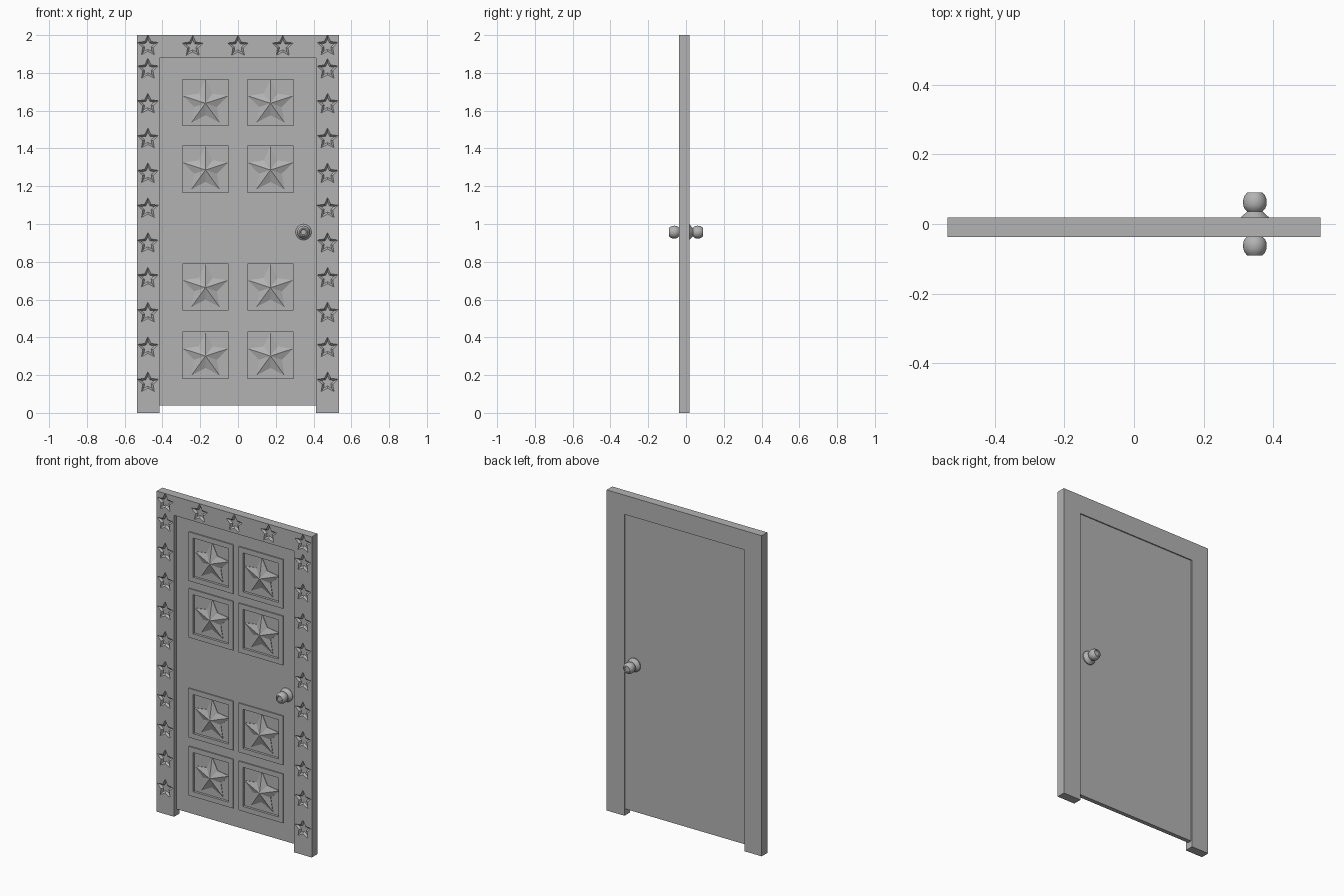
import bpy, bmesh, math

cube = bpy.data.objects.get("Cube")
if cube:
    bpy.data.objects.remove(cube)

grey = bpy.data.materials.new("plain_grey")
grey.use_nodes = True
COLOUR = (0.45, 0.45, 0.45, 1)
grey.diffuse_color = COLOUR
grey.node_tree.nodes["Principled BSDF"].inputs["Base Color"].default_value = COLOUR


# Outlines in the x-z plane
def star(r, notch=0.5):
    return [((r if i % 2 == 0 else r * notch) * math.sin(i * math.pi / 5),
             (r if i % 2 == 0 else r * notch) * math.cos(i * math.pi / 5)) for i in range(10)]


def circle(r, n=32):
    return [(r * math.sin(2 * math.pi * i / n), r * math.cos(2 * math.pi * i / n)) for i in range(n)]


def rect(w, h):
    return [(-w, -h), (w, -h), (w, h), (-w, h)]


def loft(bm, cx, cz, sections, ring=False, peak=None):
    """Join outlines placed at depths y; close as a ring, a capped solid or a peak."""
    loops = [[bm.verts.new((cx + x, y, cz + z)) for x, z in pts] for pts, y in sections]
    pairs = list(zip(loops, loops[1:]))
    if ring:
        pairs.append((loops[-1], loops[0]))
    for a, b in pairs:
        for i in range(len(a)):
            j = (i + 1) % len(a)
            bm.faces.new((a[i], a[j], b[j], b[i]))
    if not ring:
        bm.faces.new(loops[0])
        if peak is None:
            bm.faces.new(loops[-1])
        else:
            tip = bm.verts.new((cx, peak, cz))
            last = loops[-1]
            for i in range(len(last)):
                bm.faces.new((last[i], last[(i + 1) % len(last)], tip))


def finish(bm, name):
    bmesh.ops.recalc_face_normals(bm, faces=bm.faces)
    mesh = bpy.data.meshes.new(name)
    bm.to_mesh(mesh)
    bm.free()
    mesh.materials.append(grey)
    obj = bpy.data.objects.new(name, mesh)
    bpy.context.collection.objects.link(obj)
    return obj


def carve(obj, cutter):
    mod = obj.modifiers.new("carve", 'BOOLEAN')
    mod.operation = 'DIFFERENCE'
    mod.solver = 'EXACT'
    mod.object = cutter
    cutter.hide_render = True
    cutter.hide_viewport = True
    cutter.display_type = 'WIRE'


FRONT, BACK = -0.037, 0.018
DOOR_FRONT, DOOR_BACK = -0.015, 0.011
FLOOR = -0.007

# Door frame: two jambs and a header in one outline
outline = [(-0.535, 0), (-0.415, 0), (-0.415, 1.88), (0.412, 1.88),
           (0.412, 0), (0.535, 0), (0.535, 2), (-0.535, 2)]
bm = bmesh.new()
loft(bm, 0, 0, [(outline, FRONT), (outline, BACK)])
frame = finish(bm, "door_frame")

# Sunken stars around the frame
places = [(x, 1.94) for x in (-0.24, 0, 0.237)]
for x in (-0.477, 0.474):
    places += [(x, 1.943)] + [(x, 0.16 + 0.1843 * i) for i in range(10)]
bm = bmesh.new()
for x, z in places:
    loft(bm, x, z, [(star(0.062), FRONT - 0.002), (star(0.036), FRONT + 0.011)])
carve(frame, finish(bm, "frame_star_cutter"))

# Door slab with eight sunken panels
panels = [(x, z) for x in (-0.172, 0.172) for z in (0.305, 0.667, 1.29, 1.643)]
bm = bmesh.new()
loft(bm, 0, 0.96, [(rect(0.4145, 0.92), DOOR_FRONT), (rect(0.4145, 0.92), DOOR_BACK)])
door = finish(bm, "door_slab")
bm = bmesh.new()
for x, z in panels:
    loft(bm, x, z, [(rect(0.124, 0.124), DOOR_FRONT - 0.01), (rect(0.124, 0.124), FLOOR)])
carve(door, finish(bm, "panel_cutter"))

# Raised mouldings around the panels
bm = bmesh.new()
for x, z in panels:
    loft(bm, x, z, [(rect(0.153, 0.153), DOOR_FRONT + 0.003),
                    (rect(0.153, 0.153), DOOR_FRONT - 0.007),
                    (rect(0.122, 0.122), DOOR_FRONT - 0.007),
                    (rect(0.122, 0.122), FLOOR + 0.001)], ring=True)
finish(bm, "panel_mouldings")

# Faceted stars in the panels
bm = bmesh.new()
for x, z in panels:
    loft(bm, x, z - 0.004, [(star(0.126), FLOOR + 0.002), (star(0.126), FLOOR - 0.003)], peak=-0.034)
finish(bm, "panel_stars")

# Knob and rosette, turned about y, on both sides
profile = [(0.042, 0.008), (0.042, 0.018), (0.036, 0.023), (0.025, 0.033), (0.022, 0.036),
           (0.029, 0.043), (0.033, 0.052), (0.034, 0.062), (0.033, 0.072),
           (0.029, 0.082), (0.022, 0.09), (0.016, 0.09), (0.014, 0.087)]
for side, name in ((-1, "front_knob"), (1, "back_knob")):
    bm = bmesh.new()
    loft(bm, 0.347, 0.957, [(circle(r), side * y) for r, y in profile])
    knob = finish(bm, name)
    bpy.ops.object.select_all(action='DESELECT')
    knob.select_set(True)
    bpy.context.view_layer.objects.active = knob
    bpy.ops.object.shade_smooth_by_angle(angle=math.radians(35))
